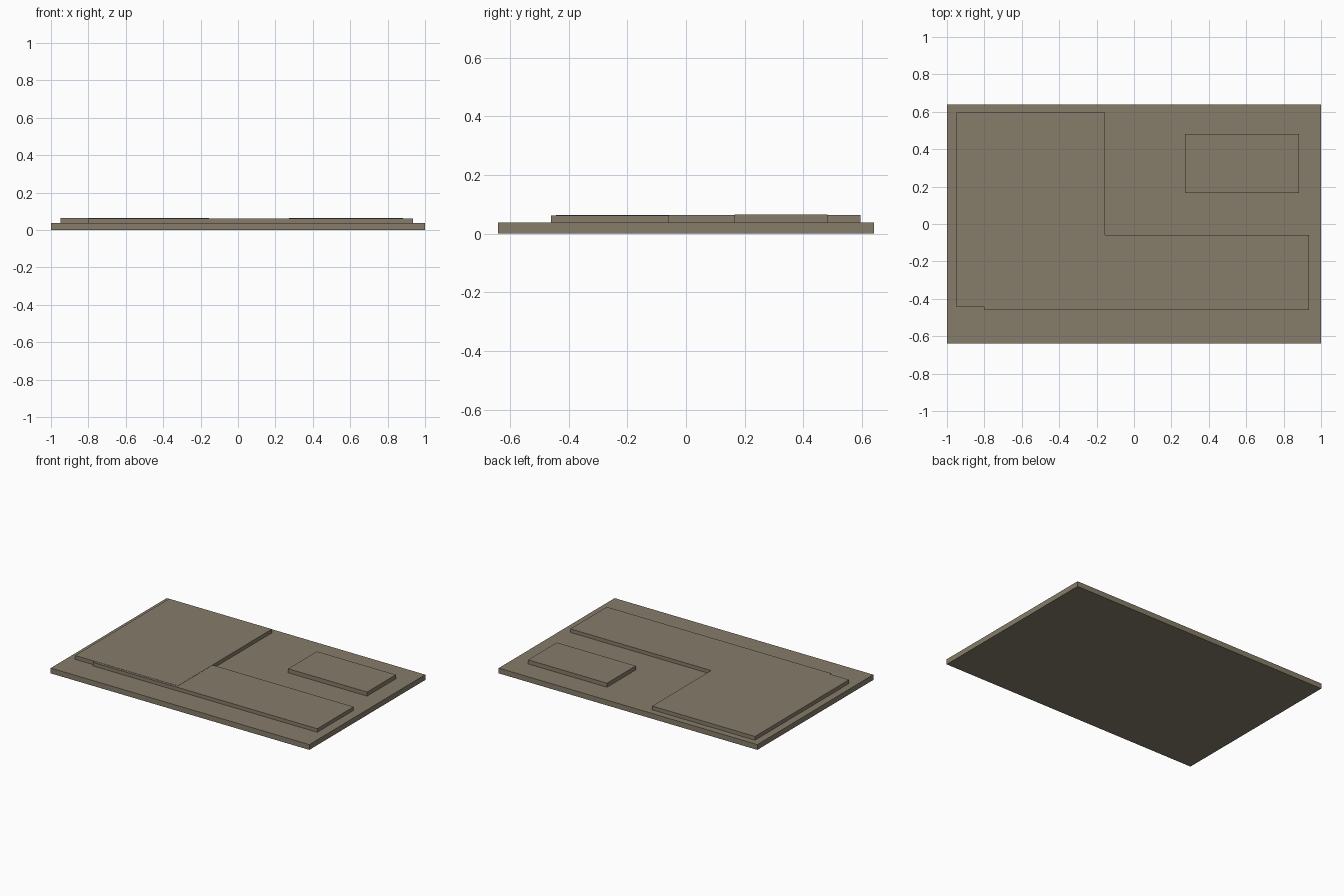
import bpy
import bmesh
from mathutils import Vector

cube = bpy.data.objects.get("Cube")
if cube:
    bpy.data.objects.remove(cube, do_unlink=True)

# Single stone-brown colour
stone = bpy.data.materials.new("stone_brown")
stone.use_nodes = True
colour = (0.24, 0.205, 0.145, 1)
stone.diffuse_color = colour
stone.node_tree.nodes["Principled BSDF"].inputs["Base Color"].default_value = colour


def block(name, low, high):
    """Flat-faced box between two opposite corners."""
    low, high = Vector(low), Vector(high)
    bm = bmesh.new()
    bmesh.ops.create_cube(bm, size=1)
    bmesh.ops.scale(bm, vec=high - low, verts=bm.verts)
    bmesh.ops.translate(bm, vec=(low + high) / 2, verts=bm.verts)
    mesh = bpy.data.meshes.new(name)
    bm.to_mesh(mesh)
    bm.free()
    mesh.materials.append(stone)
    obj = bpy.data.objects.new(name, mesh)
    bpy.context.collection.objects.link(obj)
    return obj


BASE = 0.037

# Ground slab
block("base_slab", (-1, -0.64, 0), (1, 0.64, BASE))

# L-shaped raised area: tall wing and a slightly lower long wing
block("main_wing", (-0.95, -0.443, BASE), (-0.155, 0.595, 0.0635))
block("long_wing", (-0.8, -0.46, BASE), (0.935, -0.058, 0.062))

# Separate raised block
block("detached_block", (0.273, 0.165, BASE), (0.883, 0.482, 0.0655))
